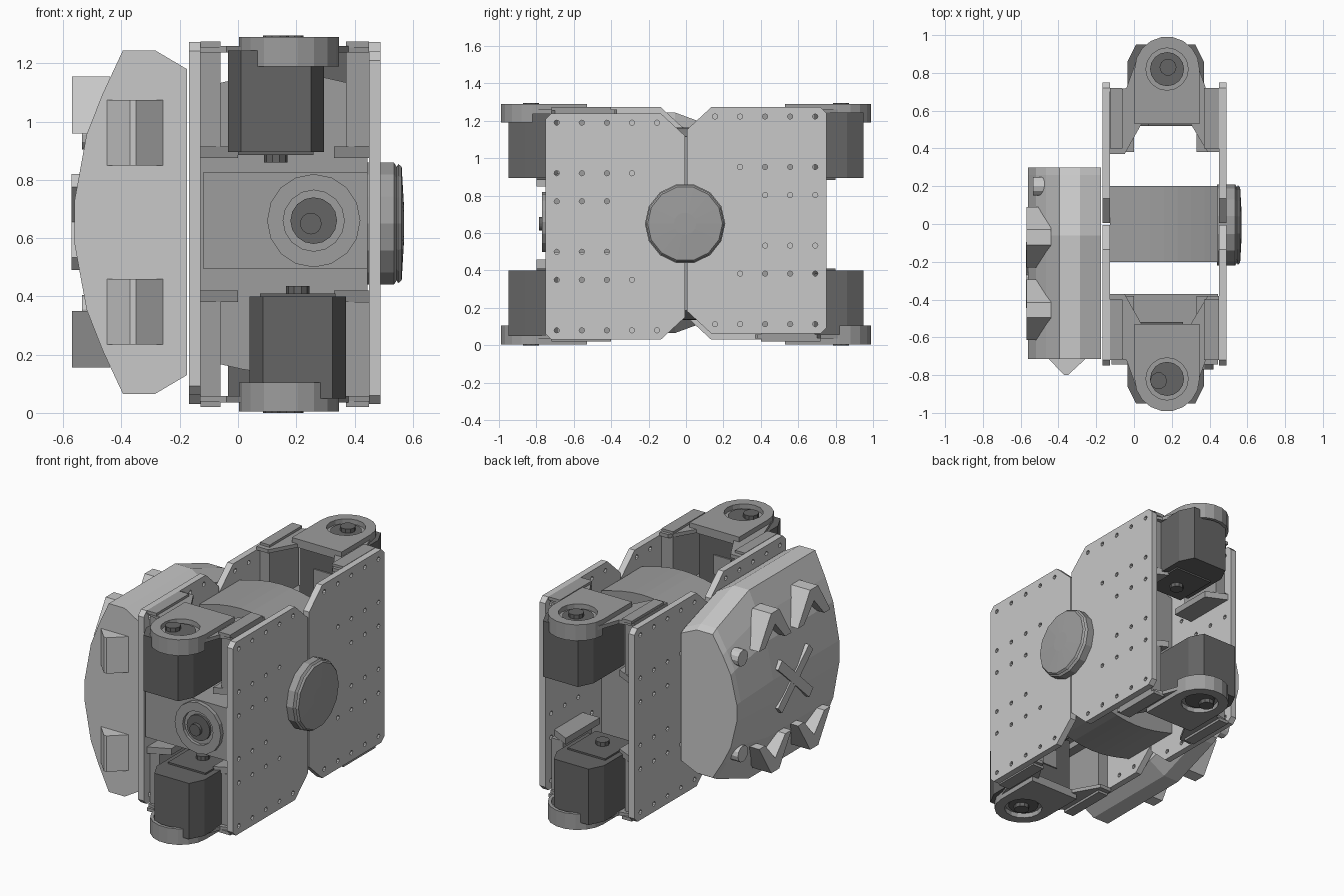
import bpy, bmesh, math
from mathutils import Matrix, Vector

cube = bpy.data.objects.get("Cube")
if cube:
    bpy.data.objects.remove(cube, do_unlink=True)


def material(name, v):
    m = bpy.data.materials.new(name)
    m.use_nodes = True
    m.diffuse_color = (v, v, v, 1)
    m.node_tree.nodes["Principled BSDF"].inputs["Base Color"].default_value = (v, v, v, 1)
    return m


LIGHT = material("light grey", 0.58)
MID = material("mid grey", 0.34)
DARK = material("dark grey", 0.13)


def finish(name, bm, mat):
    bmesh.ops.recalc_face_normals(bm, faces=bm.faces)
    me = bpy.data.meshes.new(name)
    bm.to_mesh(me)
    bm.free()
    me.materials.append(mat)
    ob = bpy.data.objects.new(name, me)
    bpy.context.collection.objects.link(ob)
    return ob


def place(axis, a, b, h):
    return {"x": (h, a, b), "y": (a, h, b), "z": (a, b, h)}[axis]


def loft(name, axis, rings, mat):
    """Skin a list of (height, outline) cross-sections."""
    bm = bmesh.new()
    loops = [[bm.verts.new(place(axis, a, b, h)) for a, b in pts] for h, pts in rings]
    n = len(loops[0])
    for r, s in zip(loops, loops[1:]):
        for i in range(n):
            bm.faces.new((r[i], r[(i + 1) % n], s[(i + 1) % n], s[i]))
    bm.faces.new(loops[0])
    bm.faces.new(loops[-1])
    return finish(name, bm, mat)


def prism(name, axis, pts, lo, hi, mat):
    return loft(name, axis, [(lo, pts), (hi, pts)], mat)


def box(name, x0, x1, y0, y1, z0, z1, mat):
    return prism(name, "z", [(x0, y0), (x1, y0), (x1, y1), (x0, y1)], z0, z1, mat)


def circle(a, b, r, n=16, start=0.0, sweep=2 * math.pi):
    full = sweep > 6
    return [(a + r * math.cos(start + sweep * i / (n if full else n - 1)),
             b + r * math.sin(start + sweep * i / (n if full else n - 1))) for i in range(n)]


def carve(ob, cutter):
    mod = ob.modifiers.new("cut", "BOOLEAN")
    mod.operation = "DIFFERENCE"
    mod.solver = "EXACT"
    mod.object = cutter
    bpy.context.view_layer.objects.active = ob
    bpy.ops.object.modifier_apply(modifier=mod.name)
    bpy.data.objects.remove(cutter, do_unlink=True)


# Side plates with chamfered corners and rows of screw holes
HOLE_ROWS = [(0.05, 0), (0.32, 1), (0.47, 2), (0.74, 2), (0.89, 1), (1.16, 0)]


def side_plate(name, x, side, z0):
    z1, c = z0 + 1.21, 0.03
    pts = [(0.005, z0 + 0.12), (0.135, z0), (0.75 - c, z0), (0.75, z0 + c),
           (0.75, z1 - c), (0.75 - c, z1), (0.135, z1), (0.005, z1 - 0.12)]
    plate = prism(name, "x", [(side * u, z) for u, z in pts], x, x + 0.04, LIGHT)
    bm = bmesh.new()
    turn = Matrix.Rotation(math.pi / 2, 4, "Y")
    for dz, first in HOLE_ROWS:
        for i in range(first, 5):
            at = Matrix.Translation((x + 0.02, side * (0.155 + 0.134 * i), z0 + dz))
            bmesh.ops.create_cone(bm, cap_ends=True, segments=8, radius1=0.014,
                                  radius2=0.014, depth=0.1, matrix=at @ turn)
    carve(plate, finish("hole_cutter", bm, LIGHT))


side_plate("left_front_plate", 0.45, -1, 0.03)
side_plate("left_back_plate", 0.45, 1, 0.063)
side_plate("right_front_plate", -0.168, -1, 0.063)
side_plate("right_back_plate", -0.168, 1, 0.03)

# Central body, gently bulged above and below
arc = [(-0.128 + 0.573 * i / 8, 0.05 * math.sin(math.pi * i / 8)) for i in range(9)]
prism("central_body", "y", [(x, 1.115 + b) for x, b in arc] +
      [(x, 0.185 - b) for x, b in reversed(arc)], -0.2, 0.2, MID)

# Round side hub
loft("side_hub", "x", [(0.44, circle(-0.005, 0.65, 0.215, 14)), (0.535, circle(-0.005, 0.65, 0.215, 14)),
                       (0.545, circle(-0.005, 0.65, 0.2, 14)), (0.55, circle(-0.005, 0.65, 0.21, 14)),
                       (0.562, circle(-0.005, 0.65, 0.2, 14)), (0.57, circle(-0.005, 0.65, 0.06, 14))], MID)

# Horizontal front motor with its recessed output horn
box("front_motor", -0.12, 0.445, -0.745, -0.37, 0.495, 0.825, MID)
horn = prism("front_horn", "y", circle(0.26, 0.66, 0.16), -0.77, -0.74, MID)
carve(horn, prism("horn_cutter", "y", circle(0.26, 0.66, 0.105), -0.8, -0.75, MID))
prism("front_horn_seat", "y", circle(0.26, 0.66, 0.08), -0.765, -0.74, DARK)
prism("front_horn_shaft", "y", circle(0.25, 0.65, 0.037), -0.785, -0.74, DARK)

# Corner units: dark motor, bracket, rounded cap with a recessed shaft
BRACKET = [(-0.13, 0.37), (-0.05, 0.37), (0.04, 0.53), (0.3, 0.53), (0.39, 0.38), (0.45, 0.38),
           (0.45, 0.7), (0.38, 0.72), (0.33, 0.86), (0.27, 0.94), (0.07, 0.94), (0.01, 0.86),
           (-0.04, 0.72), (-0.13, 0.7)]
CAP_X, CAP_U, CAP_R = 0.175, 0.82, 0.172


def corner_unit(name, side, top, mx):
    def z(h):
        return 1.295 - h if top else h

    def part(label, pts, h0, h1, mat):
        return prism(name + label, "z", [(x, side * u) for x, u in pts], z(h0), z(h1), mat)

    w, c = 0.165, 0.045
    part("_motor", [(mx - w, 0.55), (mx + w, 0.55), (mx + w, 0.95 - 2 * c), (mx + w - c, 0.95),
                    (mx - w + c, 0.95), (mx - w, 0.95 - 2 * c)], 0.05, 0.4, DARK)
    part("_motor_shaft", circle(mx, 0.64, 0.04, 10), 0.4, 0.435, DARK)
    part("_motor_foot", [(mx - 0.13, 0.52), (mx + 0.13, 0.52), (mx + 0.13, 0.8), (mx - 0.13, 0.8)],
         0.39, 0.41, DARK)
    part("_motor_socket", [(mx - 0.06, 0.542), (mx + 0.06, 0.542), (mx + 0.06, 0.56), (mx - 0.06, 0.56)],
         0.17, 0.29, MID)
    part("_bracket", BRACKET, 0.035, 0.058, MID)
    # Bracket cheeks against the side plates, and the slim inner strips
    for label, x0, x1, s0, s1 in (("right", -0.128, -0.06, -0.128, 0.0), ("left", 0.37, 0.45, 0.33, 0.45)):
        part("_cheek_" + label, [(x0, 0.4), (x1, 0.4), (x1, 0.69), (x0, 0.69)], 0.05, 0.38, MID)
        part("_strip_" + label, [(s0, 0.38), (s1, 0.38), (s1, 0.66), (s0, 0.72)], 0.38, 0.42, MID)
        part("_rail_" + label, [(x0, 0.4), (x1, 0.4), (x1, 0.72), (x0, 0.72)], 0.02, 0.04, MID)
    # Rounded cap and its outer lip
    tip = circle(CAP_X, CAP_U, CAP_R, 10, 0, math.pi)
    cap = part("_cap", [(CAP_X - CAP_R, 0.53), (CAP_X + CAP_R, 0.53)] + tip, 0.005, 0.052, MID)
    cutter = part("_cap_cutter", circle(CAP_X, CAP_U, 0.112), -0.05, 0.04, MID)
    carve(cap, cutter)
    inner = circle(CAP_X, CAP_U, CAP_R - 0.02, 10, 0, math.pi)
    part("_cap_lip", tip + inner[::-1], 0.01, 0.105, MID)
    part("_cap_seat", circle(CAP_X, CAP_U, 0.09), 0.025, 0.045, DARK)
    part("_cap_shaft", circle(mx if 0.1 < mx < 0.19 else 0.18, 0.83, 0.045, 10), 0.0, 0.045, DARK)


corner_unit("front_top", -1, True, 0.13)
corner_unit("front_bottom", -1, False, 0.205)
corner_unit("back_top", 1, True, 0.205)
corner_unit("back_bottom", 1, False, 0.13)

# Faceted shell on the right side, shrinking toward the back
half = [(-0.175, 0.525), (-0.285, 0.59), (-0.395, 0.59), (-0.465, 0.44), (-0.52, 0.3), (-0.562, 0.07)]


def shell_ring(k):
    return [(x, 0.655 + h * k) for x, h in half] + [(x, 0.655 - h * k) for x, h in reversed(half)]


loft("shell", "y", [(-0.715, shell_ring(1)), (-0.06, shell_ring(1)),
                    (0.26, shell_ring(0.8)), (0.3, shell_ring(0.76))], LIGHT)

# Shell details repeated above and below its middle
for s, label in ((1, "top"), (-1, "bottom")):
    def zz(h):
        return 0.655 + s * h

    nub = [(-0.455, -0.71), (-0.37, -0.8), (-0.35, -0.8), (-0.252, -0.71)]
    prism("shell_nub_" + label, "z", nub, zz(0.195), zz(0.42), LIGHT)
    for i, yc in enumerate((-0.07, -0.455)):
        chevron = [(yc - 0.16, 0.305), (yc - 0.04, 0.5), (yc + 0.04, 0.5), (yc + 0.16, 0.305),
                   (yc + 0.1, 0.305), (yc, 0.42), (yc - 0.1, 0.305)]
        prism(f"shell_tooth_{label}_{i}", "x", [(y, zz(h)) for y, h in chevron], -0.57, -0.44, LIGHT)
    prism("shell_bolt_" + label, "x", circle(0.2, zz(0.3), 0.05, 12), -0.535, -0.45, LIGHT)

# Raised cross on the outer face of the shell
for i, angle in enumerate((0.75, -0.75)):
    d = Vector((math.cos(angle), math.sin(angle)))
    n = Vector((-d.y, d.x)) * 0.03
    ends = [d * 0.21 + n, d * -0.21 + n, d * -0.21 - n, d * 0.21 - n]
    prism(f"shell_cross_{i}", "x", [(p.x - 0.27, p.y + 0.655) for p in ends], -0.572 + 0.001 * i, -0.53, LIGHT)
